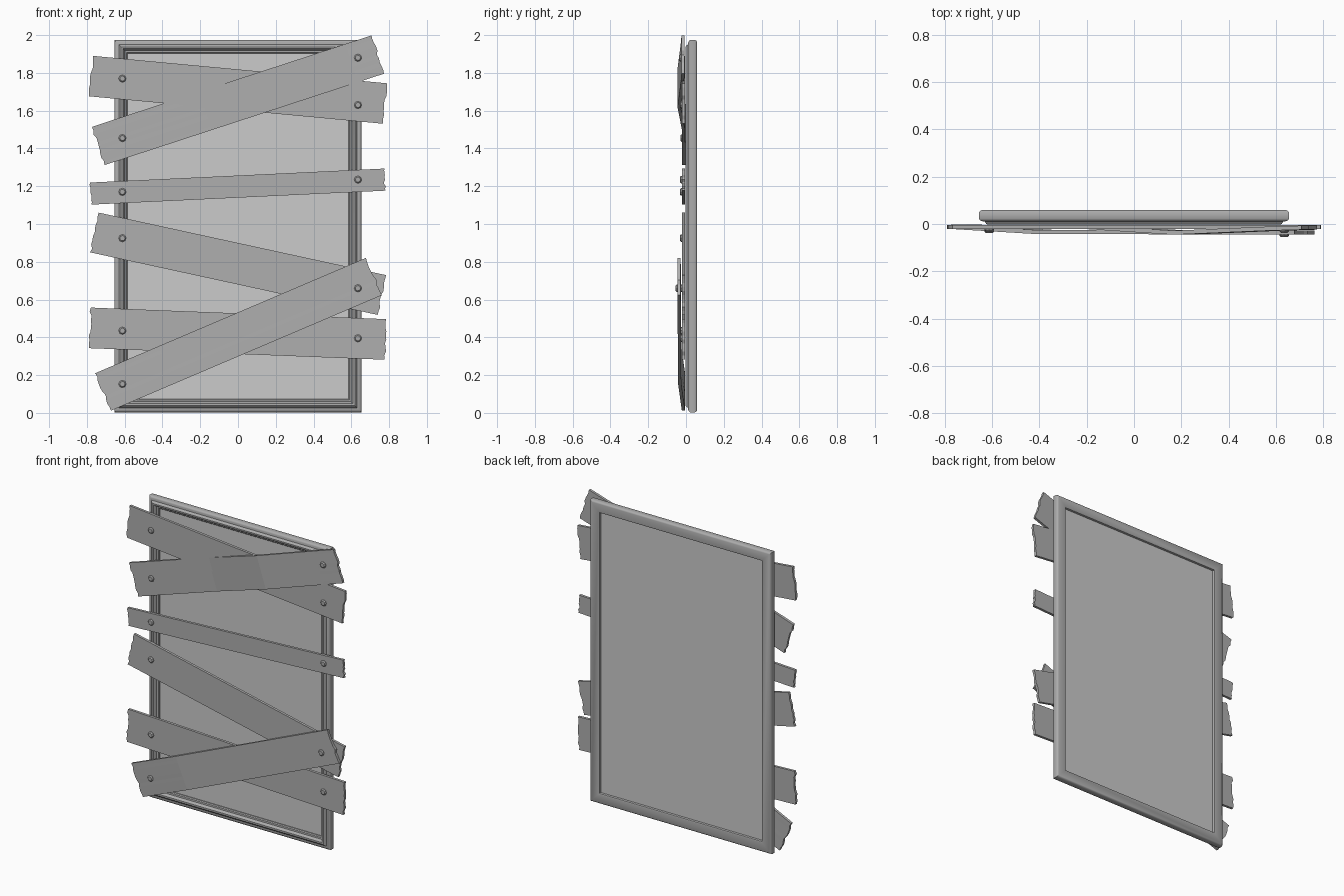
import bpy, bmesh, math, random
from mathutils import Vector

if "Cube" in bpy.data.objects:
    bpy.data.objects.remove(bpy.data.objects["Cube"])

random.seed(4)


def material(name, v):
    m = bpy.data.materials.new(name)
    m.diffuse_color = (v, v, v, 1)
    m.use_nodes = True
    m.node_tree.nodes["Principled BSDF"].inputs["Base Color"].default_value = m.diffuse_color
    return m


PANEL = material("pale grey pane", 0.60)
WOOD = material("plank grey", 0.43)
FRAME = material("frame grey", 0.41)
NAIL = material("nail grey", 0.40)


def finish(bm, name, mat, smooth=False):
    bmesh.ops.recalc_face_normals(bm, faces=bm.faces)
    me = bpy.data.meshes.new(name)
    bm.to_mesh(me)
    bm.free()
    ob = bpy.data.objects.new(name, me)
    bpy.context.collection.objects.link(ob)
    me.materials.append(mat)
    if smooth:
        bpy.ops.object.select_all(action='DESELECT')
        ob.select_set(True)
        bpy.context.view_layer.objects.active = ob
        bpy.ops.object.shade_smooth_by_angle(angle=math.radians(35))
    return ob


# Window frame: moulded profile (inset from outer edge, depth) with mitred corners
W, Z0, Z1 = 0.655, 0.003, 1.974
profile = [(0, 0.022), (0, 0.048), (0.004, 0.055), (0.012, 0.059),
           (0.062, 0.059), (0.068, 0.056), (0.071, 0.049), (0.071, 0.024),
           (0.066, 0.018), (0.056, 0.016), (0.051, 0.004), (0.046, -0.002),
           (0.036, -0.003), (0.030, 0.001), (0.024, 0.010), (0.012, 0.012),
           (0.004, 0.016)]
bm = bmesh.new()
rings = []
for d, y in profile:
    rings.append([bm.verts.new(c) for c in (
        (-W + d, y, Z0 + d), (W - d, y, Z0 + d),
        (W - d, y, Z1 - d), (-W + d, y, Z1 - d))])
for a, b in zip(rings, rings[1:] + rings[:1]):
    for k in range(4):
        n = (k + 1) % 4
        bm.faces.new((a[k], a[n], b[n], b[k]))
finish(bm, "window_frame", FRAME, True)

# Pane inside the frame
bm = bmesh.new()
bmesh.ops.create_cube(bm, size=1)
for v in bm.verts:
    v.co = Vector((v.co.x * 1.19, 0.038 + v.co.y * 0.014,
                   (Z0 + Z1) / 2 + v.co.z * (Z1 - Z0 - 0.12)))
finish(bm, "window_pane", PANEL)

THICK = 0.017


def depth(path, x):
    """Front depth of a plank at x, linear between bend points."""
    if x <= path[0][0]:
        return path[0][1]
    for (xa, ya), (xb, yb) in zip(path, path[1:]):
        if x <= xb:
            return ya + (yb - ya) * (x - xa) / (xb - xa)
    return path[-1][1]


def plank(name, left, right, width, path):
    a, b = Vector((left[0], 0, left[1])), Vector((right[0], 0, right[1]))
    along = (b - a).normalized()
    side = Vector((-along.z, 0, along.x))
    ts = [0] + [(x - a.x) / (b.x - a.x) for x, _ in path[1:-1]] + [1]
    rows = 10
    bm = bmesh.new()
    grid = []
    for t in ts:
        c = a.lerp(b, t)
        y = depth(path, c.x)
        row = []
        for j in range(rows + 1):
            # ragged sawn ends
            jag = random.uniform(-0.006, 0.006) if t in (0, 1) and 0 < j < rows else 0
            p = c + side * width * (j / rows - 0.5) + along * jag
            row.append((bm.verts.new((p.x, y, p.z)),
                        bm.verts.new((p.x, y + THICK, p.z))))
        grid.append(row)
    for r, s in zip(grid, grid[1:]):
        for j in range(rows):
            for k in (0, 1):
                bm.faces.new((r[j][k], s[j][k], s[j + 1][k], r[j + 1][k]))
        for j in (0, rows):
            bm.faces.new((r[j][0], s[j][0], s[j][1], r[j][1]))
    for r in (grid[0], grid[-1]):
        for j in range(rows):
            bm.faces.new((r[j][0], r[j + 1][0], r[j + 1][1], r[j][1]))
    finish(bm, name, WOOD)


def nail(name, x, z, y):
    """Low domed eight-sided head pointing to the front."""
    bm = bmesh.new()
    loops = []
    for r, h in ((0.020, -0.003), (0.020, 0.004), (0.014, 0.010)):
        loops.append([bm.verts.new((x + r * math.cos(i * math.pi / 4), y - h,
                                    z + r * math.sin(i * math.pi / 4)))
                      for i in range(8)])
    for p, q in zip(loops, loops[1:]):
        for i in range(8):
            n = (i + 1) % 8
            bm.faces.new((p[i], p[n], q[n], q[i]))
    bm.faces.new(loops[0])
    bm.faces.new(loops[-1])
    finish(bm, name, NAIL)


FLAT = [(-0.8, -0.022), (0.8, -0.022)]
BOW = [(-0.74, -0.020), (-0.17, -0.0215), (0.2, -0.045), (0.60, -0.028), (0.74, -0.024)]
LIFT = [(-0.714, -0.022), (-0.38, -0.042), (0.72, -0.045)]

# Planks: name, left end, right end, width, depth path, nail heights left and right
planks = [
    ("top_plank", (-0.778, 1.783), (0.778, 1.638), 0.215, FLAT, 1.77, 1.63),
    ("bowed_top_plank", (-0.74, 1.413), (0.74, 1.897), 0.213, BOW, 1.455, 1.88),
    ("narrow_plank", (-0.78, 1.161), (0.778, 1.235), 0.117, FLAT, 1.17, 1.235),
    ("middle_plank", (-0.76, 0.955), (0.762, 0.624), 0.215, FLAT, 0.925, 0.66),
    ("low_plank", (-0.783, 0.45), (0.78, 0.389), 0.215, FLAT, 0.435, 0.395),
    ("lifted_bottom_plank", (-0.714, 0.111), (0.72, 0.722), 0.215, LIFT, 0.153, 0.66),
]
for name, l, r, w, path, zl, zr in planks:
    plank(name, l, r, w, path)
    nail(name + "_nail_left", -0.612, zl, depth(path, -0.612))
    nail(name + "_nail_right", 0.635, zr, depth(path, 0.635))
